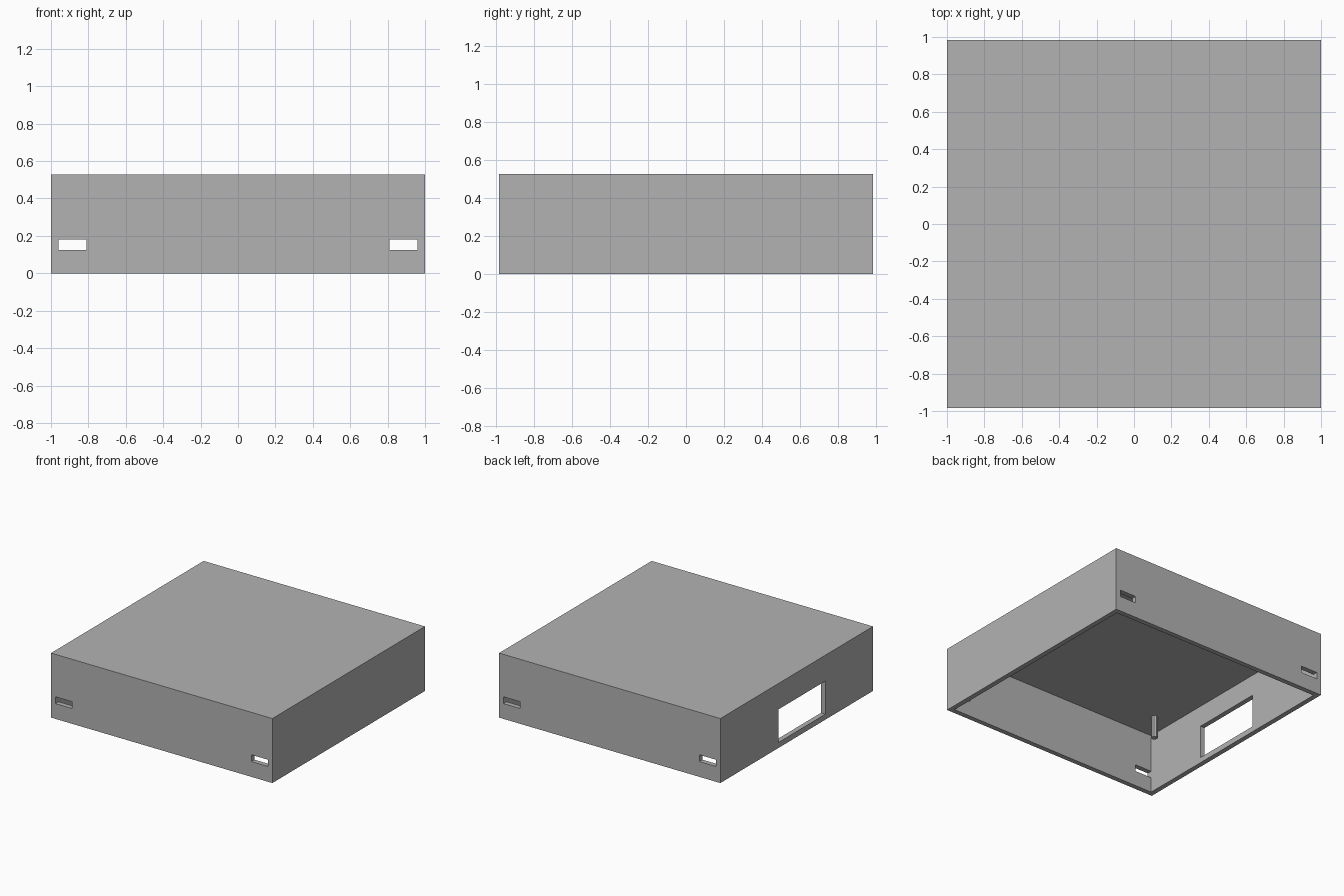
import bpy

if "Cube" in bpy.data.objects:
    bpy.data.objects.remove(bpy.data.objects["Cube"], do_unlink=True)

W, D, H, T = 1.0, 0.985, 0.527, 0.04   # half width, half depth, height, wall

grey = bpy.data.materials.new("plain_grey")
grey.use_nodes = True
colour = (0.45, 0.45, 0.45, 1)
grey.diffuse_color = colour
grey.node_tree.nodes["Principled BSDF"].inputs["Base Color"].default_value = colour


def box(name, lo, hi):
    """Axis-aligned box between two corners."""
    bpy.ops.mesh.primitive_cube_add(size=1)
    ob = bpy.context.object
    ob.name = name
    ob.location = [(a + b) / 2 for a, b in zip(lo, hi)]
    ob.scale = [b - a for a, b in zip(lo, hi)]
    bpy.ops.object.transform_apply(location=True, rotation=False, scale=True)
    ob.data.materials.append(grey)
    return ob


def cut(target, cutter):
    """Subtract a cutter and remove it."""
    cutter.hide_render = True
    mod = target.modifiers.new("cut", 'BOOLEAN')
    mod.operation = 'DIFFERENCE'
    mod.solver = 'EXACT'
    mod.object = cutter
    bpy.context.view_layer.objects.active = target
    bpy.ops.object.modifier_apply(modifier=mod.name)
    bpy.data.objects.remove(cutter, do_unlink=True)


# Enclosure cover, open underneath
cover = box("enclosure_cover", (-W, -D, 0), (W, D, H))
cut(cover, box("cavity", (T - W, T - D, -0.1), (W - T, D - T, H - T)))

# Strap slots through the front and back walls
for side in (-1, 1):
    xs = sorted((side * 0.96, side * 0.81))
    for y in (-D, D):
        cut(cover, box("slot", (xs[0], y - 0.1, 0.125), (xs[1], y + 0.1, 0.18)))

# Connector window in one side wall
cut(cover, box("window", (-W - 0.1, -0.37, 0.045), (-W + 0.1, 0.235, 0.315)))

# Mounting posts hanging from the ceiling
for x in (-0.8, 0.8):
    for y in (-0.715, 0.715):
        bpy.ops.mesh.primitive_cylinder_add(vertices=8, radius=0.025, depth=0.18,
                                            location=(x, y, H - T - 0.09))
        post = bpy.context.object
        post.name = "mounting_post"
        post.data.materials.append(grey)
